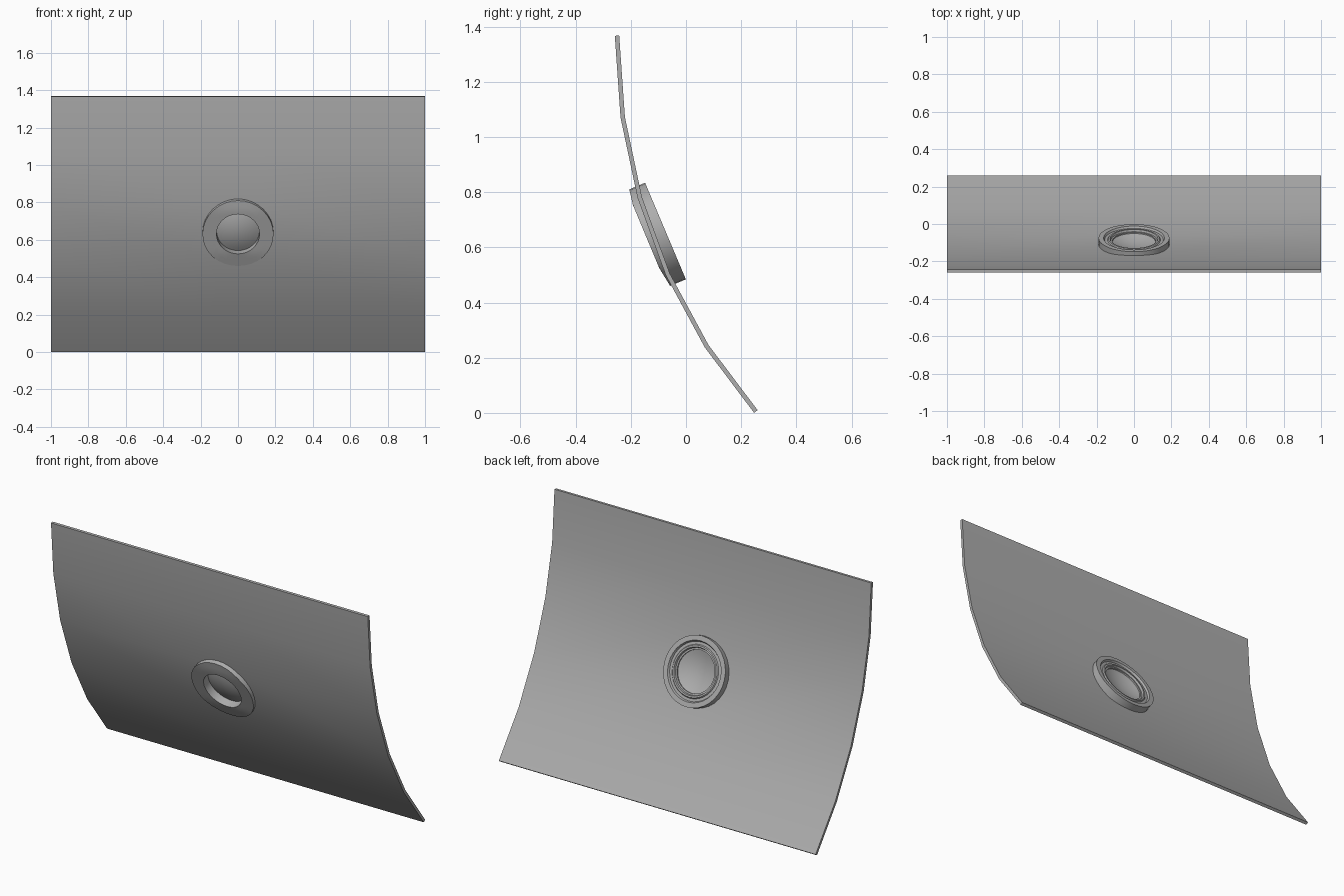
import bpy, bmesh, math
from mathutils import Matrix, Vector

if "Cube" in bpy.data.objects:
    bpy.data.objects.remove(bpy.data.objects["Cube"])

SEG = 32
TILT = math.radians(22.9)
# local frame of the round window: x across, y up the slope, z towards the back
FRAME = Matrix(((1, 0, 0, 0),
                (0, -math.sin(TILT), math.cos(TILT), -0.103),
                (0, math.cos(TILT), math.sin(TILT), 0.647),
                (0, 0, 0, 1)))

grey = bpy.data.materials.new("dark_grey")
grey.diffuse_color = (0.42, 0.42, 0.42, 1)
grey.use_nodes = True
grey.node_tree.nodes["Principled BSDF"].inputs["Base Color"].default_value = grey.diffuse_color


def make_object(name, bm, angle=30):
    bmesh.ops.recalc_face_normals(bm, faces=bm.faces)
    mesh = bpy.data.meshes.new(name)
    bm.to_mesh(mesh)
    bm.free()
    mesh.materials.append(grey)
    ob = bpy.data.objects.new(name, mesh)
    bpy.context.collection.objects.link(ob)
    bpy.ops.object.select_all(action='DESELECT')
    bpy.context.view_layer.objects.active = ob
    ob.select_set(True)
    bpy.ops.object.shade_smooth_by_angle(angle=math.radians(angle))
    return ob


def revolve(bm, profile, closed):
    """Spin (radius, height or height function) pairs around the window axis."""
    rows = []
    for r, height in profile:
        row = []
        for i in range(SEG):
            a = 2 * math.pi * i / SEG
            x, y = r * math.cos(a), r * math.sin(a)
            w = height(y) if callable(height) else height
            row.append(bm.verts.new(FRAME @ Vector((x, y, w))))
        rows.append(row)
    for k in range(len(rows) if closed else len(rows) - 1):
        a, b = rows[k], rows[(k + 1) % len(rows)]
        for i in range(SEG):
            j = (i + 1) % SEG
            bm.faces.new((a[i], a[j], b[j], b[i]))
    return rows


def front_height(u):
    """Front of the ring follows the bent panel."""
    pts = [(-0.19, -0.031), (-0.113, -0.042), (0.133, -0.041), (0.19, -0.031)]
    for (u0, w0), (u1, w1) in zip(pts, pts[1:]):
        if u <= u1:
            return w0 + (w1 - w0) * (u - u0) / (u1 - u0)
    return pts[-1][1]


# curved panel: five straight strips, each turned about 8 degrees further
T, STEP = 0.008, 0.2965
path = [Vector((-0.25, 1.367))]
for deg in (4, 12, 20, 28.4, 37):
    a = math.radians(deg)
    path.append(path[-1] + STEP * Vector((math.sin(a), -math.cos(a))))
half_gap = (0.117, 0.117, 0.110, 0.124, 0.117, 0.117)
layers = []
bm = bmesh.new()
for side in (-1, 1):
    grid = []
    for p, g, deg in zip(path, half_gap, (4, 8, 16, 24, 32.5, 37)):
        a = math.radians(deg)
        q = p + side * T * Vector((math.cos(a), math.sin(a)))
        grid.append([bm.verts.new((x, q.x, q.y)) for x in (-1, -g, g, 1)])
    layers.append(grid)
    for r in range(5):
        for c in range(3):
            if (r, c) != (2, 1):  # opening hidden under the ring
                bm.faces.new((grid[r][c], grid[r][c + 1],
                              grid[r + 1][c + 1], grid[r + 1][c]))
# close the outer border and the opening between both layers
rim = [(0, c) for c in range(4)] + [(r, 3) for r in range(1, 6)]
rim += [(5, c) for c in (2, 1, 0)] + [(r, 0) for r in range(4, 0, -1)]
for loop in (rim, [(2, 1), (2, 2), (3, 2), (3, 1)]):
    for (r0, c0), (r1, c1) in zip(loop, loop[1:] + loop[:1]):
        bm.faces.new((layers[0][r0][c0], layers[0][r1][c1],
                      layers[1][r1][c1], layers[1][r0][c0]))
make_object("curved_panel", bm)

# window ring: flush bent front, stepped back
bm = bmesh.new()
revolve(bm, [(0.115, front_height), (0.135, front_height), (0.16, front_height),
             (0.19, front_height), (0.19, 0.031), (0.163, 0.031),
             (0.157, 0.02), (0.142, 0.02), (0.137, 0.026), (0.128, 0.026),
             (0.124, 0.015), (0.115, 0.015)], True)
make_object("window_ring", bm)

# shallow domed glass, convex towards the front
bm = bmesh.new()
R, EDGE, RISE, THICK = 0.121, 0.006, 0.026, 0.004
radii = [R * k / 5 for k in range(1, 6)]


def dome(r):
    return EDGE - RISE * (1 - (r / R) ** 2)


profile = [(r, dome(r)) for r in radii]
profile += [(r, dome(r) + THICK) for r in reversed(radii)]
rows = revolve(bm, profile, False)
for row, off in ((rows[0], 0), (rows[-1], THICK)):
    tip = bm.verts.new(FRAME @ Vector((0, 0, dome(0) + off)))
    for i in range(SEG):
        bm.faces.new((row[i], row[(i + 1) % SEG], tip))
make_object("domed_glass", bm, 40)
